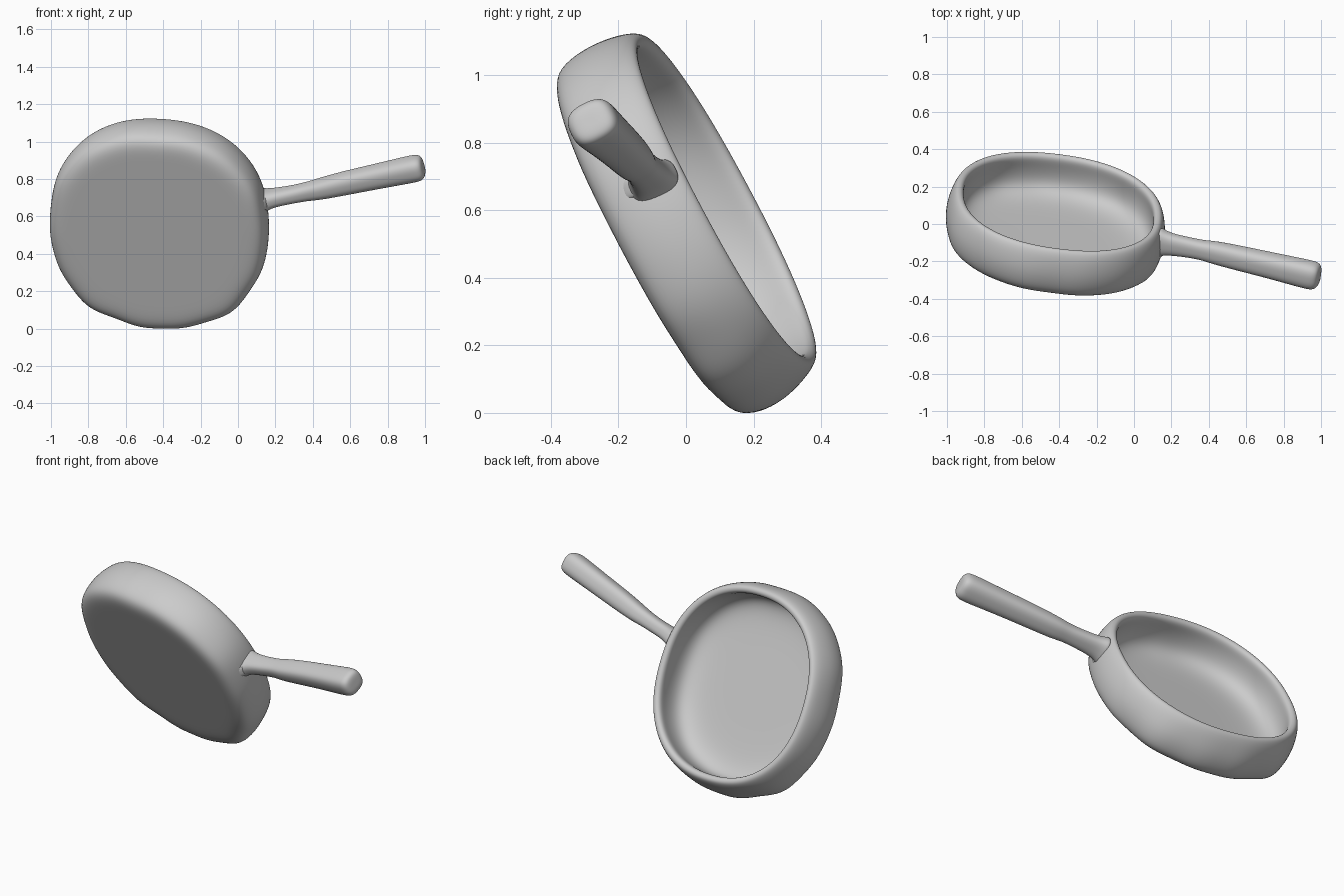
import bpy, bmesh, math
from mathutils import Vector

if "Cube" in bpy.data.objects:
    bpy.data.objects.remove(bpy.data.objects["Cube"])

metal = bpy.data.materials.new("plain_grey")
metal.use_nodes = True
GREY = (0.6, 0.6, 0.6, 1)
metal.diffuse_color = GREY
metal.node_tree.nodes["Principled BSDF"].inputs["Base Color"].default_value = GREY

# Tilted frame of the pan: AXIS points out of the opening
AXIS = Vector((0.14, 0.872, 0.465)).normalized()
SIDE = (Vector((1, 0, 0)) - AXIS * AXIS.x).normalized()
UP = SIDE.cross(AXIS)
UP = UP if UP.z > 0 else -UP
RIM = Vector((-0.40, 0.115, 0.632))


def squircle(angle, power):
    c, s = math.cos(angle), math.sin(angle)
    k = (abs(c) ** power + abs(s) ** power) ** (-1 / power)
    return c * k, s * k


def skin(name, rings):
    """Bridge closed rings of points, cap both ends and smooth."""
    bm = bmesh.new()
    loops = [[bm.verts.new(p) for p in ring] for ring in rings]
    count = len(loops[0])
    for low, high in zip(loops, loops[1:]):
        for i in range(count):
            j = (i + 1) % count
            bm.faces.new((low[i], low[j], high[j], high[i]))
    for ring in (loops[0], loops[-1]):
        centre = sum((v.co for v in ring), Vector()) / count
        hub = bm.verts.new(centre)
        for i in range(count):
            bm.faces.new((ring[i], ring[(i + 1) % count], hub))
    bmesh.ops.recalc_face_normals(bm, faces=bm.faces)
    mesh = bpy.data.meshes.new(name)
    bm.to_mesh(mesh)
    bm.free()
    mesh.materials.append(metal)
    mesh.polygons.foreach_set("use_smooth", [True] * len(mesh.polygons))
    obj = bpy.data.objects.new(name, mesh)
    bpy.context.collection.objects.link(obj)
    sub = obj.modifiers.new("smooth", "SUBSURF")
    sub.levels = sub.render_levels = 2
    return obj


# Pan bowl: (radius, height from rim, dent strength), underside to inner floor
profile = [
    (0.12, -0.275, 0), (0.30, -0.275, 0), (0.44, -0.275, 0.2), (0.522, -0.275, 1),
    (0.57, -0.25, 1), (0.587, -0.19, 0.9), (0.59, -0.12, 0.6), (0.577, -0.05, 0.2),
    (0.562, -0.012, 0), (0.545, 0.006, 0), (0.522, 0.002, 0), (0.51, -0.02, 0),
    (0.52, -0.07, 0), (0.522, -0.14, 0.2), (0.50, -0.195, 0.4), (0.44, -0.225, 0.3),
    (0.34, -0.235, 0), (0.12, -0.235, 0),
]
SEGMENTS = 72


def bowl_ring(radius, height, dent):
    ring = []
    for i in range(SEGMENTS):
        a = 2 * math.pi * i / SEGMENTS
        x, y = squircle(a, 2.25)
        lumps = 0.7 * math.sin(14 * a + 1) - math.sin(9 * a)
        lower = max(0, -math.sin(a))
        r = radius * (1 + dent * (0.007 * lumps * (0.4 + lower) + 0.034 * lower ** 2))
        ring.append(RIM + AXIS * height + SIDE * (x * r) + UP * (y * r))
    return ring


skin("pan_bowl", [bowl_ring(*p) for p in profile])

# Handle: (centre, half width along the pan axis, half width across)
handle = [
    ((0.125, -0.10, 0.682), 0.088, 0.06), ((0.15, -0.10, 0.69), 0.074, 0.05),
    ((0.19, -0.108, 0.70), 0.06, 0.044), ((0.28, -0.123, 0.715), 0.054, 0.043),
    ((0.37, -0.14, 0.733), 0.051, 0.046), ((0.42, -0.15, 0.742), 0.06, 0.052),
    ((0.56, -0.182, 0.775), 0.064, 0.06), ((0.75, -0.226, 0.815), 0.068, 0.063),
    ((0.93, -0.27, 0.853), 0.076, 0.068), ((0.968, -0.278, 0.86), 0.073, 0.066),
    ((0.988, -0.282, 0.864), 0.058, 0.053), ((0.992, -0.283, 0.865), 0.03, 0.028),
]
# Fold where the handle root runs onto the underside
fold = [
    ((0.17, -0.12, 0.69), 0.035, 0.035), ((0.13, -0.165, 0.668), 0.04, 0.035),
    ((0.09, -0.205, 0.642), 0.034, 0.028), ((0.02, -0.222, 0.608), 0.022, 0.02),
    ((-0.09, -0.208, 0.572), 0.008, 0.012),
]
along = (Vector(handle[-1][0]) - Vector(handle[0][0])).normalized()
deep = (AXIS - along * AXIS.dot(along)).normalized()
across = along.cross(deep)


def handle_ring(centre, a, b):
    points = (squircle(2 * math.pi * i / 16, 3.2) for i in range(16))
    return [Vector(centre) + deep * (x * a) + across * (y * b) for x, y in points]


for part, stations in (("handle", handle), ("handle_root_fold", fold)):
    skin(part, [handle_ring(*s) for s in stations])
